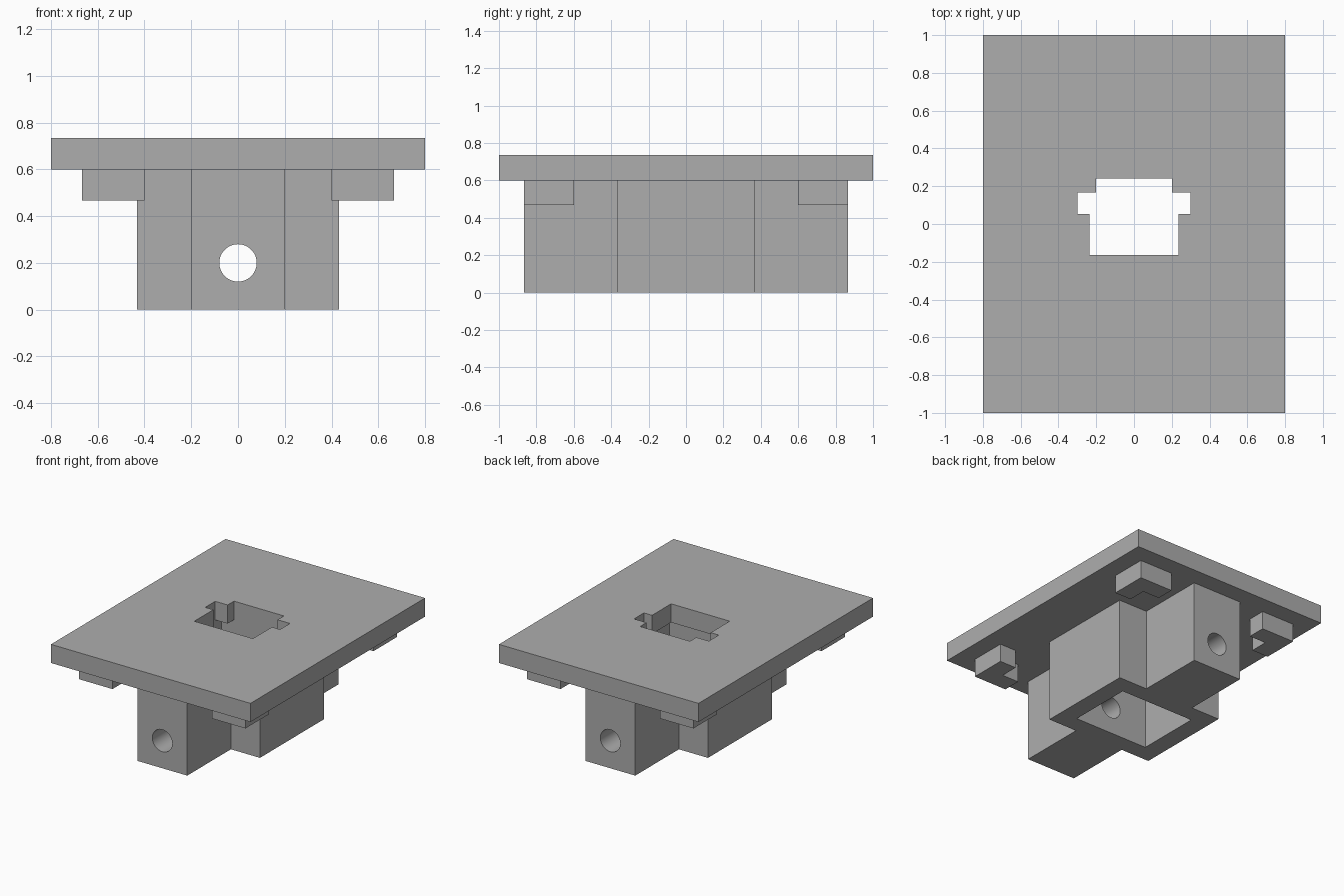
import bpy
import bmesh
from math import radians
from mathutils import Matrix

cube = bpy.data.objects.get("Cube")
if cube:
    bpy.data.objects.remove(cube, do_unlink=True)

grey = bpy.data.materials.new("plain grey")
grey.use_nodes = True
colour = (0.42, 0.42, 0.42, 1)
grey.diffuse_color = colour
grey.node_tree.nodes["Principled BSDF"].inputs["Base Color"].default_value = colour


def add_object(name, bm):
    bmesh.ops.recalc_face_normals(bm, faces=bm.faces)
    mesh = bpy.data.meshes.new(name)
    bm.to_mesh(mesh)
    bm.free()
    mesh.materials.append(grey)
    obj = bpy.data.objects.new(name, mesh)
    bpy.context.collection.objects.link(obj)
    return obj


def prism(name, outline, low, high):
    """Extrude a flat outline from one height to another."""
    bm = bmesh.new()
    face = bm.faces.new([bm.verts.new((x, y, low)) for x, y in outline])
    top = bmesh.ops.extrude_face_region(bm, geom=[face])["geom"]
    bmesh.ops.translate(bm, vec=(0, 0, high - low),
                        verts=[v for v in top if isinstance(v, bmesh.types.BMVert)])
    return add_object(name, bm)


def mirrored(half):
    """Complete an outline whose right-hand half is given from bottom to top."""
    return half + [(-x, y) for x, y in reversed(half)]


def cut(target, cutter):
    cutter.hide_render = True
    mod = target.modifiers.new("cut", "BOOLEAN")
    mod.operation = "DIFFERENCE"
    mod.solver = "EXACT"
    mod.object = cutter
    bpy.ops.object.select_all(action="DESELECT")
    bpy.context.view_layer.objects.active = target
    target.select_set(True)
    bpy.ops.object.modifier_apply(modifier=mod.name)
    bpy.data.objects.remove(cutter, do_unlink=True)


UNDERSIDE, TOP = 0.6, 0.735

# Top plate with a stepped keyway opening
plate = prism("top_plate", mirrored([(0.8, -1), (0.8, 1)]), UNDERSIDE, TOP)
keyway = [(0.235, -0.165), (0.235, 0.053), (0.3, 0.053),
          (0.3, 0.167), (0.2, 0.167), (0.2, 0.24)]
cut(plate, prism("keyway_cutter", mirrored(keyway), UNDERSIDE - 0.1, TOP + 0.1))

# Cross-shaped socket block with a square cavity
cross = [(0.2, -0.867), (0.2, -0.367), (0.433, -0.367),
         (0.433, 0.367), (0.2, 0.367), (0.2, 0.867)]
block = prism("socket_block", mirrored(cross), 0, UNDERSIDE)
cut(block, prism("cavity_cutter", mirrored([(0.3, -0.24), (0.3, 0.24)]),
                 -0.1, UNDERSIDE + 0.1))

# Round bore from front to back
bm = bmesh.new()
bmesh.ops.create_cone(bm, cap_ends=True, segments=48, radius1=0.08, radius2=0.08, depth=2,
                      matrix=Matrix.Translation((0, 0, 0.2)) @ Matrix.Rotation(radians(90), 4, "X"))
cut(block, add_object("bore_cutter", bm))
bpy.ops.object.shade_smooth_by_angle(angle=radians(30))

# L-shaped corner lugs under the plate
IN_X, OUT_X, IN_Y, OUT_Y, ARM = 0.4, 0.667, 0.6, 0.867, 0.133
lug = [(OUT_X, IN_Y), (OUT_X, OUT_Y), (IN_X, OUT_Y),
       (IN_X, OUT_Y - ARM), (OUT_X - ARM, OUT_Y - ARM), (OUT_X - ARM, IN_Y)]
for side, sx in (("left", 1), ("right", -1)):
    for end, sy in (("front", -1), ("back", 1)):
        prism(f"{end}_{side}_lug", [(x * sx, y * sy) for x, y in lug], 0.467, UNDERSIDE)
